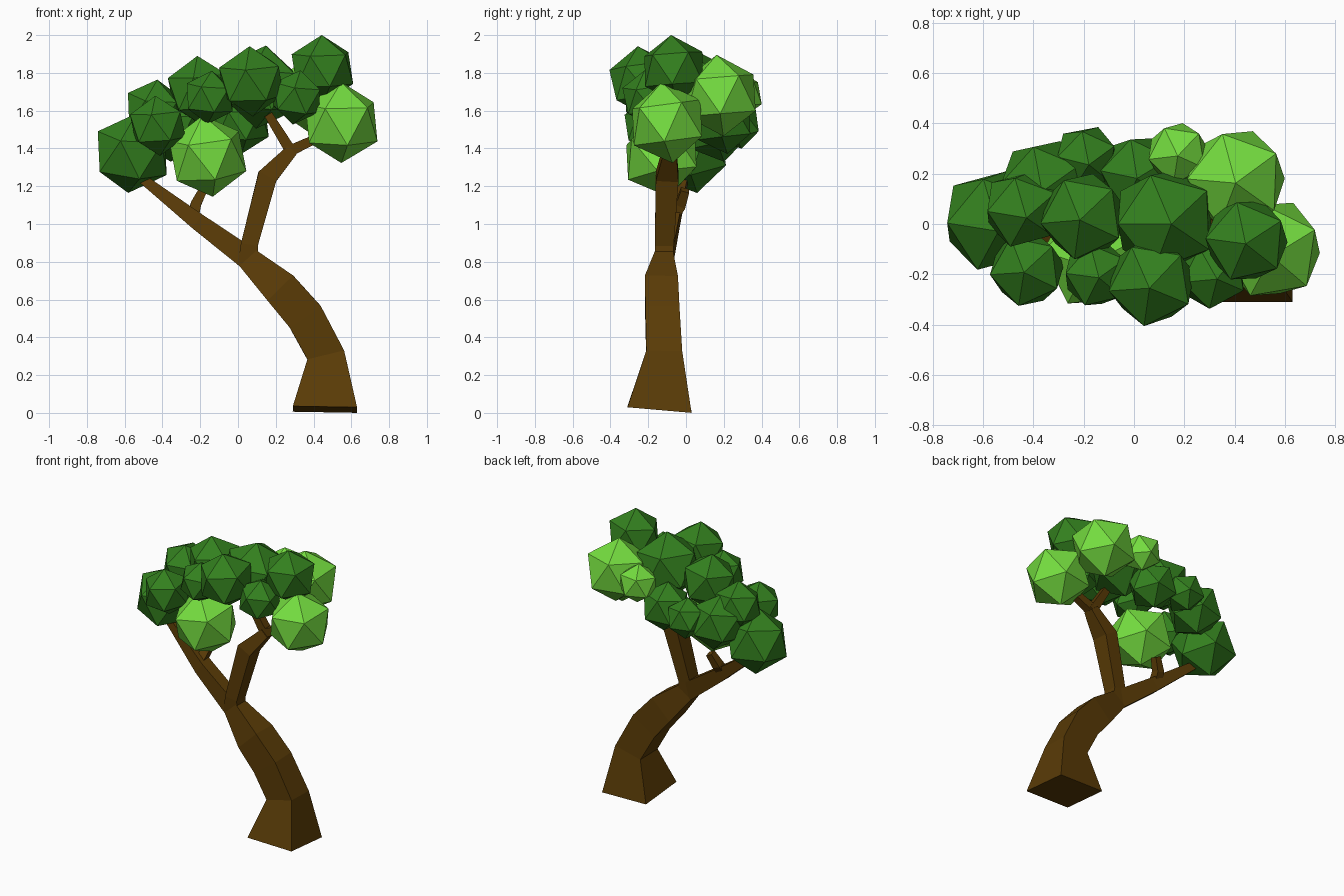
import bpy, bmesh, random
from math import radians
from mathutils import Vector, Euler

random.seed(4)
cube = bpy.data.objects.get("Cube")
if cube:
    bpy.data.objects.remove(cube, do_unlink=True)


def material(name, rgb):
    m = bpy.data.materials.new(name)
    m.use_nodes = True
    m.diffuse_color = (*rgb, 1)
    m.node_tree.nodes["Principled BSDF"].inputs["Base Color"].default_value = (*rgb, 1)
    return m


BARK = material("brown_bark", (0.102, 0.044, 0.002))
DARK = material("dark_green_leaf", (0.033, 0.215, 0.013))
LIGHT = material("light_green_leaf", (0.175, 0.72, 0.05))


def finish(name, bm, mat):
    bmesh.ops.recalc_face_normals(bm, faces=bm.faces)
    mesh = bpy.data.meshes.new(name)
    bm.to_mesh(mesh)
    bm.free()
    mesh.materials.append(mat)
    bpy.context.collection.objects.link(bpy.data.objects.new(name, mesh))


def limb(name, stations):
    """Four-sided tapering limb; each station is x, y, z, width, depth."""
    bm = bmesh.new()
    pts = [Vector(s[:3]) for s in stations]
    rings = []
    for i, (p, s) in enumerate(zip(pts, stations)):
        tangent = Vector()
        if i > 0:
            tangent += (p - pts[i - 1]).normalized()
        if i < len(pts) - 1:
            tangent += (pts[i + 1] - p).normalized()
        tangent.normalize()
        side = Vector((0, 1, 0)).cross(tangent).normalized() * s[3] / 2
        deep = tangent.cross(side).normalized() * s[4] / 2
        rings.append([bm.verts.new(p + side * a + deep * b)
                      for a, b in ((-1, -1), (1, -1), (1, 1), (-1, 1))])
    for lower, upper in zip(rings, rings[1:]):
        for k in range(4):
            n = (k + 1) % 4
            bm.faces.new((lower[k], lower[n], upper[n], upper[k]))
    bm.faces.new(rings[0])
    bm.faces.new(rings[-1])
    finish(name, bm, BARK)


# Leaning trunk that runs on into the long right branch
limb("trunk", [
    (0.46, -0.14, 0.018, 0.34, 0.34),
    (0.465, -0.115, 0.305, 0.20, 0.19),
    (0.355, -0.125, 0.51, 0.20, 0.18),
    (0.225, -0.13, 0.66, 0.19, 0.175),
    (0.05, -0.115, 0.82, 0.12, 0.09),
    (-0.21, -0.08, 1.01, 0.09, 0.09),
    (-0.50, -0.02, 1.235, 0.05, 0.06)])

# Upright branch, its fork and the small twig
limb("upright_branch", [
    (0.055, -0.115, 0.79, 0.11, 0.09),
    (0.06, -0.115, 0.89, 0.09, 0.10),
    (0.155, -0.10, 1.25, 0.105, 0.12),
    (0.285, -0.085, 1.39, 0.065, 0.07)])
limb("fork_inner", [
    (0.29, -0.085, 1.37, 0.06, 0.06),
    (0.16, -0.09, 1.58, 0.045, 0.05)])
limb("fork_outer", [
    (0.26, -0.085, 1.38, 0.06, 0.06),
    (0.43, -0.09, 1.46, 0.045, 0.05)])
limb("twig", [
    (-0.24, -0.08, 1.03, 0.06, 0.06),
    (-0.225, -0.03, 1.10, 0.055, 0.055),
    (-0.185, -0.005, 1.18, 0.045, 0.045)])


def leaf_clumps(prefix, mat, clumps):
    """Twenty-sided leaf balls; each clump is x, y, z, radius."""
    for i, (x, y, z, r) in enumerate(clumps, 1):
        bm = bmesh.new()
        bmesh.ops.create_icosphere(bm, subdivisions=1, radius=r)
        turn = Euler((radians(random.uniform(-14, -3)), radians(random.uniform(-8, 8)),
                      radians(180 + random.uniform(-12, 12))))
        bmesh.ops.transform(bm, matrix=turn.to_matrix().to_4x4(), verts=bm.verts)
        bmesh.ops.translate(bm, vec=(x, y, z), verts=bm.verts)
        finish(f"{prefix}_{i}", bm, mat)


leaf_clumps("dark_leaf_clump", DARK, [
    (-0.56, 0.015, 1.375, 0.216),
    (-0.445, 0.06, 1.605, 0.164),
    (-0.425, -0.18, 1.52, 0.16),
    (-0.36, 0.165, 1.51, 0.184),
    (-0.19, 0.265, 1.53, 0.135),
    (-0.20, 0.03, 1.705, 0.186),
    (-0.15, -0.20, 1.67, 0.142),
    (0.07, -0.23, 1.755, 0.188),
    (0.122, 0.015, 1.725, 0.222),
    (0.015, 0.20, 1.535, 0.165),
    (0.31, -0.20, 1.67, 0.146),
    (0.447, -0.065, 1.82, 0.181)])

leaf_clumps("light_leaf_clump", LIGHT, [
    (0.175, 0.28, 1.685, 0.132),
    (0.405, 0.18, 1.68, 0.216),
    (0.547, -0.10, 1.537, 0.216),
    (-0.16, -0.13, 1.36, 0.22)])
